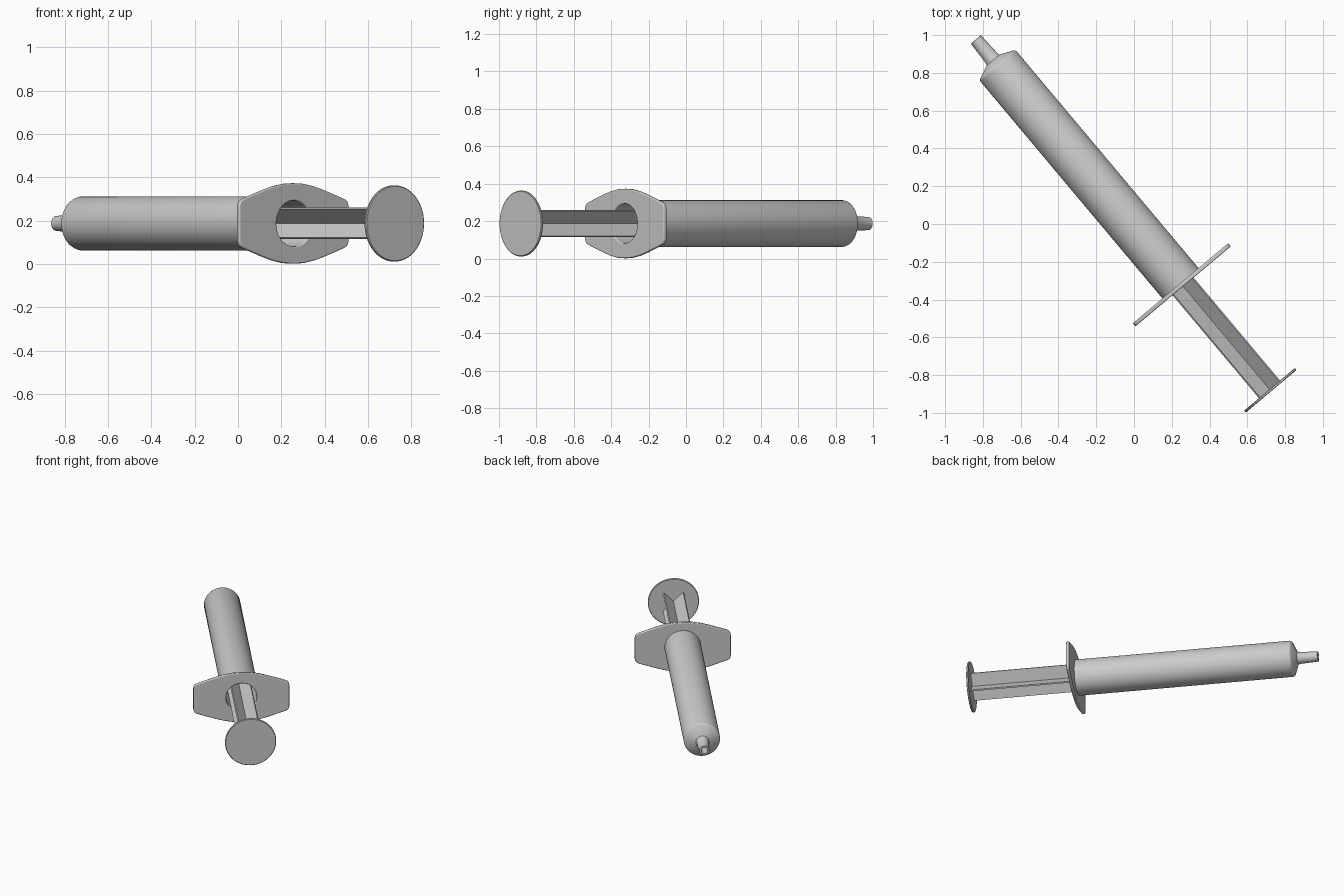
import bpy, bmesh, math
from mathutils import Matrix, Vector

cube = bpy.data.objects.get("Cube")
if cube:
    bpy.data.objects.remove(cube, do_unlink=True)

# Parts are built along local z, then laid down along the diagonal
PLACE = (Matrix.Translation((0.253, -0.322, 0.187))
         @ Matrix.Rotation(math.radians(40), 4, 'Z')
         @ Matrix.Rotation(math.radians(-90), 4, 'X'))

grey = bpy.data.materials.new("light grey plastic")
grey.use_nodes = True
grey.diffuse_color = (0.6, 0.6, 0.6, 1)
grey.node_tree.nodes["Principled BSDF"].inputs["Base Color"].default_value = (0.6, 0.6, 0.6, 1)


def finish(obj, smooth=True):
    obj.data.materials.append(grey)
    obj.matrix_world = PLACE
    bpy.ops.object.select_all(action='DESELECT')
    obj.select_set(True)
    bpy.context.view_layer.objects.active = obj
    if obj.type == 'CURVE':
        bpy.ops.object.convert(target='MESH')
        obj = bpy.context.object
    if smooth:
        bpy.ops.object.shade_smooth_by_angle(angle=math.radians(35))
    return obj


def add_mesh(name, bm, smooth=True):
    bmesh.ops.recalc_face_normals(bm, faces=bm.faces)
    mesh = bpy.data.meshes.new(name)
    bm.to_mesh(mesh)
    bm.free()
    obj = bpy.data.objects.new(name, mesh)
    bpy.context.collection.objects.link(obj)
    return finish(obj, smooth)


def lathe(name, profile, closed=False, steps=64):
    """Spin (radius, height) points around local z."""
    bm = bmesh.new()
    verts = [bm.verts.new((r, 0, h)) for r, h in profile]
    pairs = list(zip(verts, verts[1:]))
    if closed:
        pairs.append((verts[-1], verts[0]))
    edges = [bm.edges.new(p) for p in pairs]
    bmesh.ops.spin(bm, geom=verts + edges, cent=(0, 0, 0), axis=(0, 0, 1),
                   angle=math.tau, steps=steps, use_duplicate=False)
    bmesh.ops.remove_doubles(bm, verts=bm.verts, dist=0.0002)
    return add_mesh(name, bm)


# Hollow barrel with shoulder and open nozzle
lathe("barrel", [
    (0.125, 0.0), (0.125, 1.508), (0.122, 1.517), (0.115, 1.523),
    (0.06, 1.547), (0.046, 1.553), (0.041, 1.562), (0.035, 1.694),
    (0.033, 1.696), (0.021, 1.696), (0.021, 1.53), (0.106, 1.49),
    (0.106, 0.0)], closed=True)

# Finger flange: tapered outline with a round opening
quarter = [(0, 0.186), (0.06, 0.183), (0.12, 0.172), (0.18, 0.155),
           (0.25, 0.132), (0.3, 0.115), (0.317, 0.107), (0.326, 0.096),
           (0.33, 0.08)]
half = quarter + [(x, -y) for x, y in reversed(quarter)]
outline = half + [(-x, y) for x, y in reversed(half[1:-1])]
hole = [(0.106 * math.cos(i * math.tau / 64), 0.106 * math.sin(i * math.tau / 64))
        for i in range(64)]
BEVEL = 0.006
curve = bpy.data.curves.new("finger_flange", 'CURVE')
curve.dimensions = '2D'
curve.fill_mode = 'BOTH'
curve.extrude = 0.005
curve.bevel_depth = BEVEL
curve.bevel_resolution = 2
curve.offset = -BEVEL
for loop in (outline, hole):
    spline = curve.splines.new('POLY')
    spline.points.add(len(loop) - 1)
    for point, (x, y) in zip(spline.points, loop):
        point.co = (x, y, 0, 1)
    spline.use_cyclic_u = True
flange = bpy.data.objects.new("finger_flange", curve)
bpy.context.collection.objects.link(flange)
finish(flange)

# Plunger rod: cross-shaped section with diagonal fins
R, T = 0.098, 0.005
bm = bmesh.new()
section = []
for i in range(4):
    turn = Matrix.Rotation(math.radians(45 + 90 * i), 4, 'Z')
    section += [turn @ Vector(p) for p in ((R, -T, -0.725), (R, T, -0.725), (T, T, -0.725))]
face = bm.faces.new([bm.verts.new(p) for p in section])
top = bmesh.ops.extrude_face_region(bm, geom=[face])
bmesh.ops.translate(bm, vec=(0, 0, 1.5),
                    verts=[v for v in top["geom"] if isinstance(v, bmesh.types.BMVert)])
add_mesh("plunger_rod", bm, smooth=False)

# Thumb disc and the stopper inside the barrel
lathe("thumb_disc", [(0, -0.736), (0.172, -0.736), (0.176, -0.733),
                     (0.176, -0.725), (0.172, -0.722), (0, -0.722)])
lathe("plunger_stopper", [(0, 0.77), (0.105, 0.77), (0.105, 0.87), (0, 0.91)])
